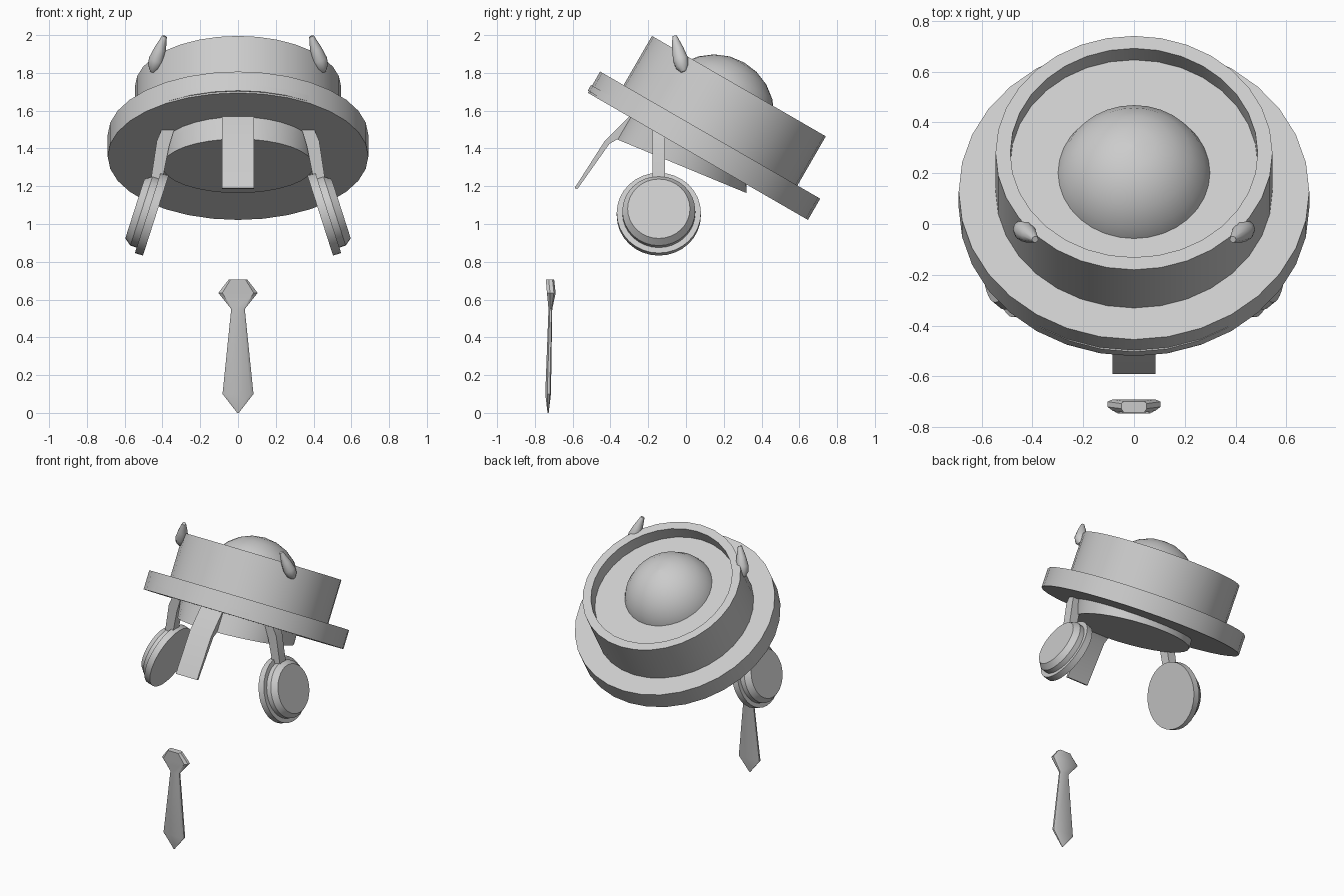
import bpy, bmesh, math
from mathutils import Vector

if "Cube" in bpy.data.objects:
    bpy.data.objects.remove(bpy.data.objects["Cube"])

TILT = Vector((0, 0.5, 0.866)).normalized()     # hat axis, leaning back 30 degrees


def finish(bm, name, angle=35):
    bmesh.ops.remove_doubles(bm, verts=bm.verts, dist=1e-5)
    bmesh.ops.recalc_face_normals(bm, faces=bm.faces)
    me = bpy.data.meshes.new(name)
    bm.to_mesh(me)
    bm.free()
    ob = bpy.data.objects.new(name, me)
    bpy.context.collection.objects.link(ob)
    bpy.ops.object.select_all(action='DESELECT')
    ob.select_set(True)
    bpy.context.view_layer.objects.active = ob
    bpy.ops.object.shade_smooth_by_angle(angle=math.radians(angle))
    return ob


def loft(name, rings, angle=35):
    """Skin a list of equal-length point rings and cap both ends."""
    bm = bmesh.new()
    loops = [[bm.verts.new(p) for p in r] for r in rings]
    n = len(loops[0])
    for a, b in zip(loops, loops[1:]):
        for i in range(n):
            j = (i + 1) % n
            bm.faces.new((a[i], a[j], b[j], b[i]))
    bm.faces.new(loops[0])
    bm.faces.new(loops[-1])
    return finish(bm, name, angle)


def ring(c, u, v, n=32):
    c, u, v = Vector(c), Vector(u), Vector(v)
    return [c + u * math.cos(2 * math.pi * i / n) + v * math.sin(2 * math.pi * i / n)
            for i in range(n)]


def lathe(name, profile, origin, axis, n=32, squash=1.0, angle=35):
    """Turn (radius, height) points around an axis."""
    axis = Vector(axis).normalized()
    o = Vector(origin)
    v = axis.cross(Vector((1, 0, 0))).normalized()
    u = v.cross(axis)
    return loft(name, [ring(o + axis * h, u * r, v * r * squash, n) for r, h in profile], angle)


def prism(name, pts, a, b, place):
    return loft(name, [[place(p, q, t) for p, q in pts] for t in (a, b)])


# Hat brim, with a thin trim showing at the front edge
lathe("brim", [(0.69, 0), (0.69, 0.13)], (0, 0.063, 1.358), TILT, squash=0.975)
lathe("brim_trim", [(0.66, 0.01), (0.66, 0.045)], (0, 0.035, 1.374), TILT, squash=0.98)

# Crown with a recessed top
lathe("crown", [(0.545, -0.02), (0.545, 0.30), (0.487, 0.30), (0.487, 0.21)],
      (0, 0.13, 1.47), TILT, squash=0.975)

# Dome sitting in the recess: a sphere cap
R = 0.32
cap = [(R * math.cos(a), R * math.sin(a)) for a in [math.radians(d) for d in range(0, 90, 15)]]
lathe("dome", cap + [(0.0001, R)], (0, 0.148, 1.578), TILT, angle=50)

# Head band under the brim, bottom cut at a shallower slope
loft("head_band", [
    ring((0, -0.025, 1.307), (0.40, 0, 0), (0, 0.345, -0.143)),
    ring((0, 0.02, 1.425), (0.42, 0, 0), (0, 0.30, -0.175))])

# Front tab
prism("front_tab", [(-0.29, 1.58), (-0.43, 1.44), (-0.59, 1.19), (-0.575, 1.185),
                    (-0.405, 1.425), (-0.36, 1.45), (-0.28, 1.52)],
      -0.085, 0.085, lambda y, z, t: (t, y, z))

# Paired side parts
for s, side in ((-1, "left"), (1, "right")):
    prism("strap_" + side, [(0.335, 1.51), (0.40, 1.51), (0.43, 1.44),
                            (0.465, 1.21), (0.405, 1.21), (0.365, 1.41)],
          -0.177, -0.11, lambda x, z, t: (s * x, t, z))
    lathe("ear_pad_" + side, [(0.223, 0), (0.223, 0.045), (0.193, 0.045),
                              (0.193, 0.08), (0.165, 0.117)],
          (s * 0.435, -0.144, 1.045), (s * 0.953, 0, 0.306), n=32, angle=30)
    lathe("horn_" + side, [(0.014, 0), (0.036, 0.03), (0.042, 0.07), (0.032, 0.13),
                           (0.013, 0.205)],
          (s * 0.452, -0.012, 1.805), (s * -0.065, -0.05, 0.195), n=10, angle=50)

# Necktie: chamfered sections from the tip up to the knot
SECTION = [(-1, -0.3), (-0.8, -1), (0.8, -1), (1, -0.3), (1, 0.6), (0.8, 1), (-0.8, 1), (-1, 0.6)]
tie = [(0.004, 0.003, -0.73, 0), (0.082, 0.015, -0.73, 0.10), (0.036, 0.01, -0.718, 0.55),
       (0.104, 0.023, -0.713, 0.635), (0.05, 0.022, -0.72, 0.705)]
loft("necktie", [[(x * w, y + d * q, z) for x, q in SECTION] for w, d, y, z in tie], 40)
